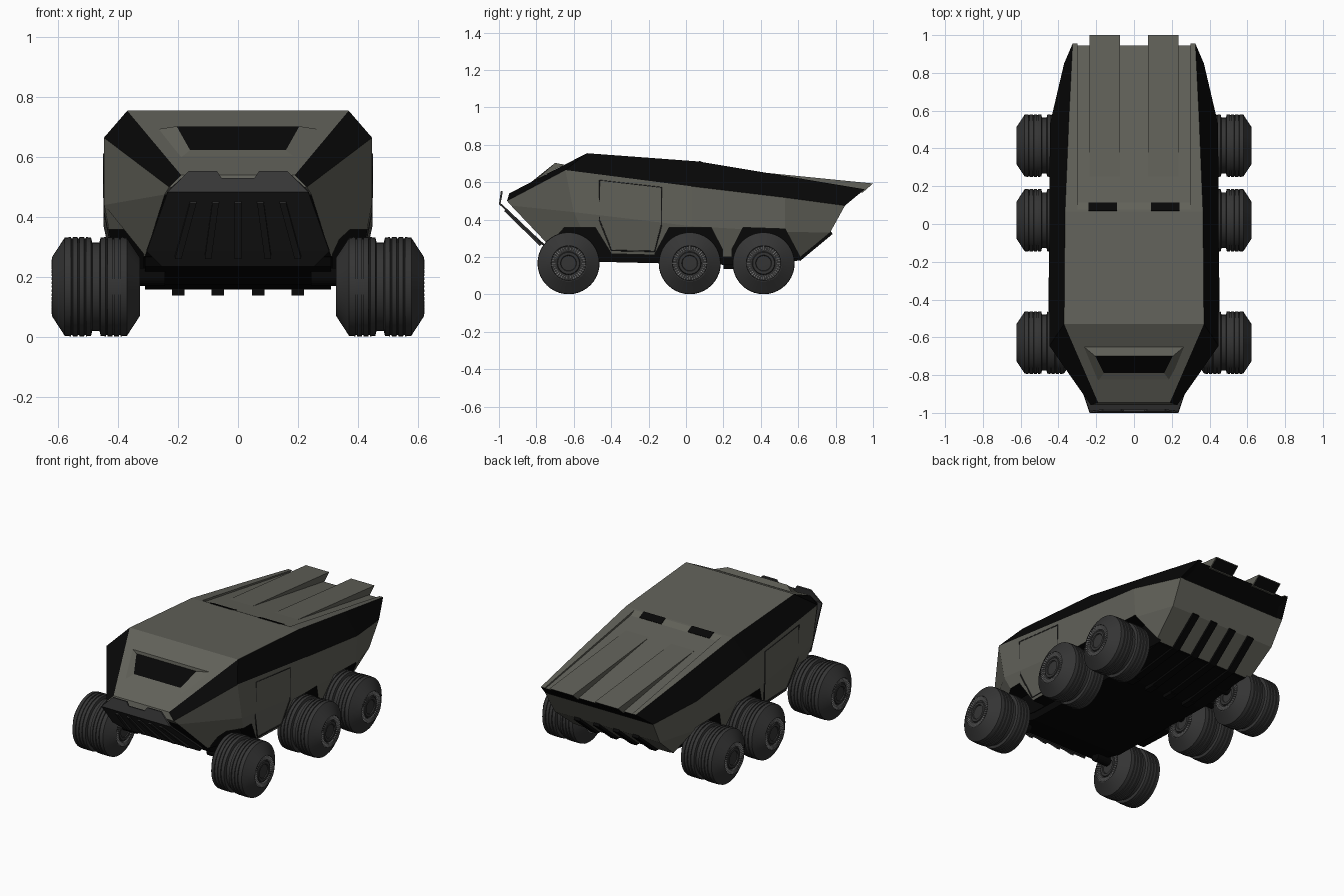
import bpy, bmesh
from math import pi, sin, cos
from mathutils import Vector

if "Cube" in bpy.data.objects:
    bpy.data.objects.remove(bpy.data.objects["Cube"])


def material(name, r, g, b):
    m = bpy.data.materials.new(name)
    m.diffuse_color = (r, g, b, 1)
    m.use_nodes = True
    m.node_tree.nodes["Principled BSDF"].inputs["Base Color"].default_value = m.diffuse_color
    return m


ARMOUR = material("armour", 0.12, 0.12, 0.10)
BLACK = material("black", 0.002, 0.002, 0.002)
DARK = material("dark_plate", 0.02, 0.02, 0.02)
PLATE = material("mid_plate", 0.04, 0.04, 0.04)
RUBBER = material("rubber", 0.035, 0.035, 0.035)
METAL = material("metal", 0.25, 0.25, 0.25)


def make(name, bm, *mats):
    bmesh.ops.recalc_face_normals(bm, faces=bm.faces[:])
    me = bpy.data.meshes.new(name)
    bm.to_mesh(me)
    bm.free()
    for m in mats:
        me.materials.append(m)
    ob = bpy.data.objects.new(name, me)
    bpy.context.collection.objects.link(ob)
    return ob


def add_prism(bm, yz, x0, x1, mat=0):
    """Extrude a side profile across x."""
    a = [bm.verts.new((x0, y, z)) for y, z in yz]
    b = [bm.verts.new((x1, y, z)) for y, z in yz]
    n = len(yz)
    faces = [bm.faces.new(a), bm.faces.new(b)]
    faces += [bm.faces.new((a[i], a[(i + 1) % n], b[(i + 1) % n], b[i])) for i in range(n)]
    for f in faces:
        f.material_index = mat
    return faces


def add_bar(bm, p, q, w, h):
    """Box beam from p to q, w wide and h thick."""
    p, q = Vector(p), Vector(q)
    side = Vector((w / 2, 0, 0))
    up = (q - p).cross(side).normalized() * h / 2
    r = [[bm.verts.new(c + s * side + t * up) for s, t in ((1, 1), (-1, 1), (-1, -1), (1, -1))] for c in (p, q)]
    bm.faces.new(r[0])
    bm.faces.new(r[1])
    for i in range(4):
        bm.faces.new((r[0][i], r[0][(i + 1) % 4], r[1][(i + 1) % 4], r[1][i]))


# Hull: four edge lines running nose to tail (roof, band, crease, sill), mirrored
lines = [
    [(.19, -.945, .54), (.37, -.53, .755), (.365, .065, .711), (.345, .55, .63), (.325, .955, .562)],
    [(.23, -.957, .50), (.448, -.645, .665), (.448, .03, .578), (.445, .53, .518), (.37, .85, .475)],
    [(.245, -.935, .475), (.447, -.60, .44), (.448, .03, .365), (.435, .53, .335), (.36, .77, .33)],
    [(.31, -.74, .27), (.405, -.50, .22), (.41, .03, .205), (.40, .45, .195), (.34, .60, .19)],
]
bm = bmesh.new()
R = [[bm.verts.new(p) for p in ln] for ln in lines]
L = [[bm.verts.new((-x, y, z)) for x, y, z in ln] for ln in lines]
for i in range(4):
    for S in (R, L):
        for k in range(3):
            f = bm.faces.new((S[k][i], S[k][i + 1], S[k + 1][i + 1], S[k + 1][i]))
            f.material_index = 1 if k == 0 else 0
    bm.faces.new((R[0][i], R[0][i + 1], L[0][i + 1], L[0][i]))
    bm.faces.new((R[3][i], R[3][i + 1], L[3][i + 1], L[3][i])).material_index = 1
for e, blacks in ((0, (2,)), (4, (0,))):
    for k in range(3):
        f = bm.faces.new((R[k][e], R[k + 1][e], L[k + 1][e], L[k][e]))
        f.material_index = 1 if k in blacks else 0
        if e == 4 and k == 0:
            hatch = f
bmesh.ops.recalc_face_normals(bm, faces=bm.faces[:])
# Recess under the tail lip
bmesh.ops.inset_individual(bm, faces=[hatch], thickness=.022)
bmesh.ops.translate(bm, verts=hatch.verts[:], vec=(0, -.05, -.03))
hull = make("hull", bm, ARMOUR, BLACK)

# Wheel arches and the sunken rear deck, cut from the hull
arches = [[(-.76, .24), (-.65, .358), (-.485, .358), (-.40, .22)],
          [(-.165, .22), (-.09, .358), (.135, .358), (.195, .24)],
          [(.245, .24), (.305, .358), (.53, .35), (.61, .20)]]
bm = bmesh.new()
for arch in arches:
    pts = [(arch[0][0], .1)] + arch + [(arch[-1][0], .1)]
    for s in (1, -1):
        add_prism(bm, pts, s * .315, s * .7, 1)
add_prism(bm, [(.066, .714), (.115, .690), (.99, .548), (.99, .70), (.07, .78)], -.30, .30, 0)
cutter = make("hull_cutter", bm, ARMOUR, BLACK)
cutter.hide_render = True
cutter.hide_viewport = True
cut = hull.modifiers.new("cuts", 'BOOLEAN')
cut.object = cutter
cut.operation = 'DIFFERENCE'
cut.solver = 'EXACT'

# Belly pan and ribs
bm = bmesh.new()
add_prism(bm, [(-.74, .30), (-.71, .235), (-.50, .175), (.22, .158), (.30, .158), (.60, .195), (.55, .3)], -.31, .31)
make("belly_pan", bm, BLACK)
bm = bmesh.new()
for x in (-.2, -.067, .067, .2):
    add_bar(bm, (x, .20, .155), (x, .27, .155), .042, .036)
    add_bar(bm, (x, .27, .157), (x, .61, .197), .042, .03)
    add_bar(bm, (x, .60, .19), (x, .775, .335), .042, .03)
make("rear_ribs", bm, BLACK)

# Windscreen in a raised frame
bm = bmesh.new()
outer = [bm.verts.new(p) for p in ((-.265, -.65, .694), (.265, -.65, .694), (.19, -.83, .599), (-.19, -.83, .599))]
inner = [bm.verts.new(p) for p in ((-.205, -.70, .703), (.205, -.70, .703), (.16, -.79, .623), (-.16, -.79, .623))]
for i in range(4):
    j = (i + 1) % 4
    bm.faces.new((outer[i], outer[j], inner[j], inner[i]))
bm.faces.new(inner).material_index = 1
make("windscreen", bm, ARMOUR, BLACK)

# Front guard: notched upper lip and sloped lower plate
bm = bmesh.new()
lip = [(.235, -1.0, .483), (.165, -.99, .553), (.07, -.99, .553), (.055, -.993, .53)]
lip += [(-x, y, z) for x, y, z in reversed(lip)]
top = [bm.verts.new(p) for p in lip]
low = [bm.verts.new(p) for p in ((-.305, -.79, .285), (-.255, -.735, .235), (.255, -.735, .235), (.305, -.79, .285))]
bm.faces.new(top)
bm.faces.new((top[0], top[-1], low[0], low[3])).material_index = 1
bm.faces.new(low).material_index = 1
guard = make("front_guard", bm, PLATE, DARK)
solid = guard.modifiers.new("thickness", 'SOLIDIFY')
solid.thickness = .01
bm = bmesh.new()
for x in (-.2, -.1, 0, .1, .2):
    add_bar(bm, (x * .75, -.965, .452), (x, -.775, .267), .022, .02)
make("guard_ribs", bm, DARK)

# Rear deck ducts with dark outlets, and intake slots
for s, side in ((1, "right"), (-1, "left")):
    bm = bmesh.new()
    faces = add_prism(bm, [(.22, .655), (.25, .668), (1.0, .593), (.945, .545)], s * .075, s * .235)
    outlet = faces[4]
    bmesh.ops.recalc_face_normals(bm, faces=faces)
    bmesh.ops.inset_individual(bm, faces=[outlet], thickness=.006)
    outlet.material_index = 1
    make(side + "_duct", bm, ARMOUR, BLACK)
    bm = bmesh.new()
    add_bar(bm, (s * .165, .070, .712), (s * .165, .113, .691), .15, .006)
    make(side + "_intake", bm, BLACK)

    # Door seam
    cu = bpy.data.curves.new(side + "_door_seam", 'CURVE')
    cu.dimensions = '3D'
    cu.bevel_depth = .004
    cu.bevel_resolution = 0
    sp = cu.splines.new('POLY')
    door = [(.448, -.463, .61), (.448, -.131, .572), (.446, -.131, .37), (.416, -.168, .23),
            (.411, -.398, .235), (.442, -.463, .40)]
    sp.points.add(len(door) - 1)
    for p, (x, y, z) in zip(sp.points, door):
        p.co = (s * x, y, z, 1)
    sp.use_cyclic_u = True
    cu.materials.append(DARK)
    bpy.context.collection.objects.link(bpy.data.objects.new(side + "_door_seam", cu))

# Wheel: lathed half profile (offset from wheel middle, radius), mirrored in x
half = [(.012, .148), (.016, .164)]
for g in (.036, .058, .080):
    half += [(g - .003, .166), (g - .002, .161), (g + .002, .161), (g + .003, .166)]
half += [(.104, .164), (.147, .098), (.147, .093), (.136, .091), (.136, .062), (.144, .058),
         (.144, .043), (.138, .040), (.140, .0)]
profile = [(-x, r) for x, r in reversed(half)] + half
bm = bmesh.new()
vs = [bm.verts.new((x, 0, r)) for x, r in profile]
es = [bm.edges.new(p) for p in zip(vs, vs[1:])]
bmesh.ops.spin(bm, geom=vs + es, cent=(0, 0, 0), axis=(1, 0, 0), angle=2 * pi, steps=40, use_merge=True)
bmesh.ops.remove_doubles(bm, verts=bm.verts[:], dist=.0002)
tyre = make("tyre", bm, RUBBER)
bpy.context.view_layer.objects.active = tyre
tyre.select_set(True)
bpy.ops.object.shade_smooth_by_angle(angle=pi / 6)

# Rim studs on both faces
bm = bmesh.new()
for i in range(40):
    a = i * pi / 20
    for s in (1, -1):
        add_bar(bm, (s * .140, .068 * cos(a), .068 * sin(a)), (s * .142, .091 * cos(a), .091 * sin(a)), .012, .007)
studs = make("rim_studs", bm, METAL)

# Place six wheels with stub axles
first = True
for y in (-.628, .02, .415):
    for x in (.475, -.475):
        for ob in (tyre, studs):
            o = ob if first else ob.copy()
            if not first:
                bpy.context.collection.objects.link(o)
            o.location = (x, y, .167)
        first = False
        bpy.ops.mesh.primitive_cylinder_add(vertices=16, radius=.03, depth=.12, location=(x * .64, y, .2),
                                            rotation=(0, pi / 2, 0))
        bpy.context.object.name = "axle"
        bpy.context.object.data.materials.append(BLACK)
